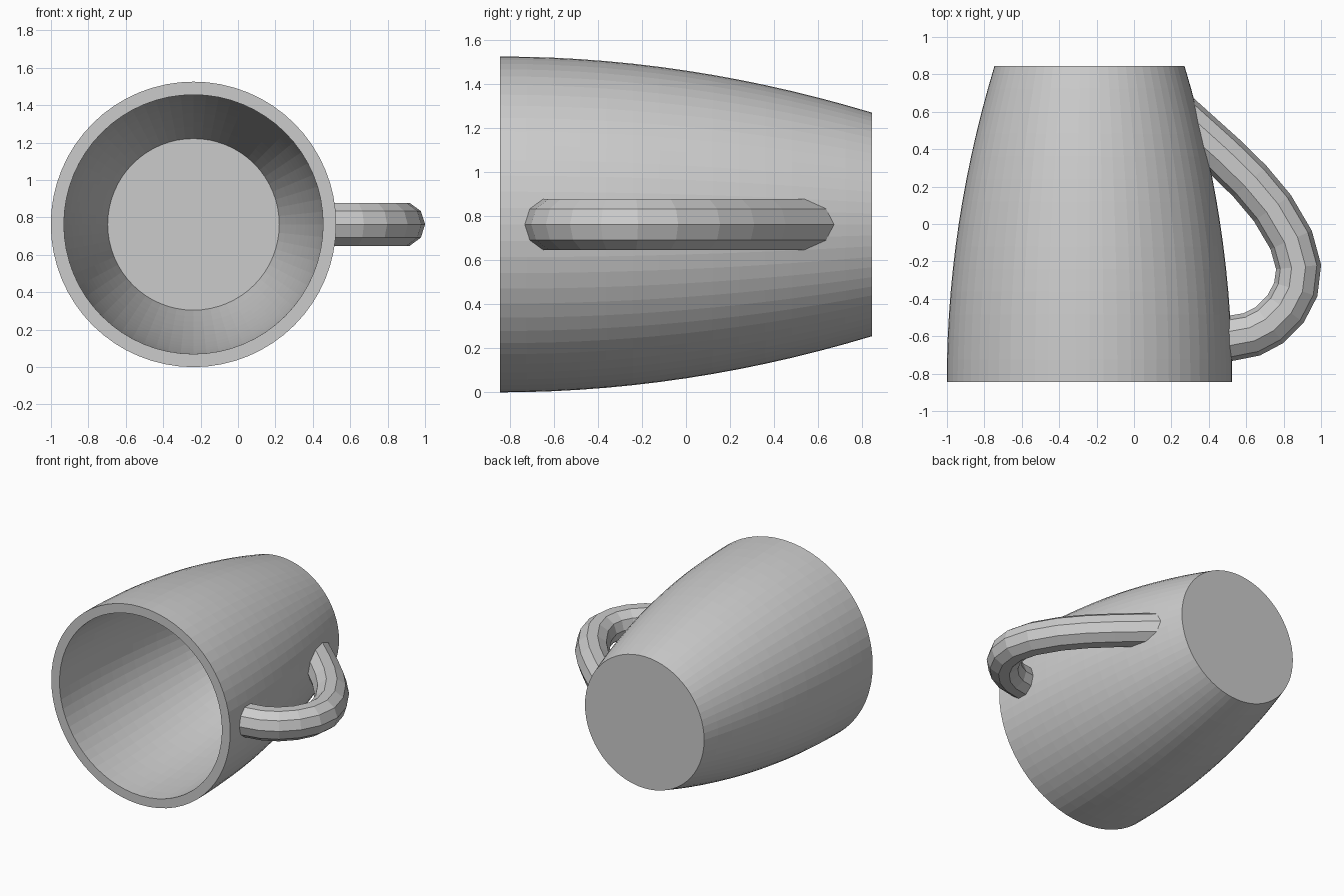
import bpy, bmesh, math
from mathutils import Vector

if "Cube" in bpy.data.objects:
    bpy.data.objects.remove(bpy.data.objects["Cube"])

CX, CZ = -0.238, 0.763      # cup axis, running along y
Y0, Y1 = -0.845, 0.845      # rim and base
SEG, RINGS, WALL = 64, 14, 0.07


def radius(y):
    return 0.763 - 0.0893 * (y - Y0) ** 2


def make_object(name, bm):
    bmesh.ops.recalc_face_normals(bm, faces=bm.faces[:])
    mesh = bpy.data.meshes.new(name)
    bm.to_mesh(mesh)
    bm.free()
    obj = bpy.data.objects.new(name, mesh)
    bpy.context.collection.objects.link(obj)
    return obj


def loft(name, rings):
    # Bridge rings of points and cap both ends
    bm = bmesh.new()
    loops = [[bm.verts.new(p) for p in ring] for ring in rings]
    n = len(loops[0])
    for a, b in zip(loops, loops[1:]):
        for i in range(n):
            j = (i + 1) % n
            bm.faces.new((a[i], a[j], b[j], b[i]))
    bm.faces.new(loops[0])
    bm.faces.new(loops[-1])
    return make_object(name, bm)


# Cup: outer wall from base to rim, then inner wall down to the floor
floor_y = Y1 - WALL
profile = [(radius(y), y) for y in
           (Y1 + (Y0 - Y1) * i / RINGS for i in range(RINGS + 1))]
profile += [(radius(y) - WALL, y) for y in
            (Y0 + (floor_y - Y0) * i / RINGS for i in range(RINGS + 1))]
loft("cup_body", [[(CX + r * math.cos(2 * math.pi * k / SEG), y,
                    CZ + r * math.sin(2 * math.pi * k / SEG))
                   for k in range(SEG)] for r, y in profile])

# Handle: ten-sided tube along a curved path in the horizontal plane
path = [Vector((x, y, CZ)) for x, y in (
    (0.36, 0.473), (0.48, 0.365), (0.62, 0.228), (0.74, 0.085), (0.84, -0.085),
    (0.88, -0.23), (0.865, -0.35), (0.81, -0.455), (0.725, -0.54),
    (0.63, -0.59), (0.56, -0.603))]
SIDES, TUBE = 10, 0.121


def into_wall(p, d):
    # Slide an end point along the tube until it sits inside the cup wall
    for _ in range(400):
        if math.hypot(p.x - CX, p.z - CZ) <= radius(p.y) - 0.03:
            break
        p = p + d * 0.002
    return p


rings = []
for i, c in enumerate(path):
    t = (path[min(i + 1, len(path) - 1)] - path[max(i - 1, 0)]).normalized()
    side = Vector((-t.y, t.x, 0))
    ring = [c + TUBE * (side * math.cos(a) + Vector((0, 0, math.sin(a))))
            for a in (2 * math.pi * k / SIDES for k in range(SIDES))]
    # Start the end rings clear of the cup, then push them into the wall
    if i == 0:
        ring = [into_wall(p + t * 0.12, -t) for p in ring]
    elif i == len(path) - 1:
        ring = [into_wall(p, t) for p in ring]
    rings.append(ring)
loft("handle", rings)
